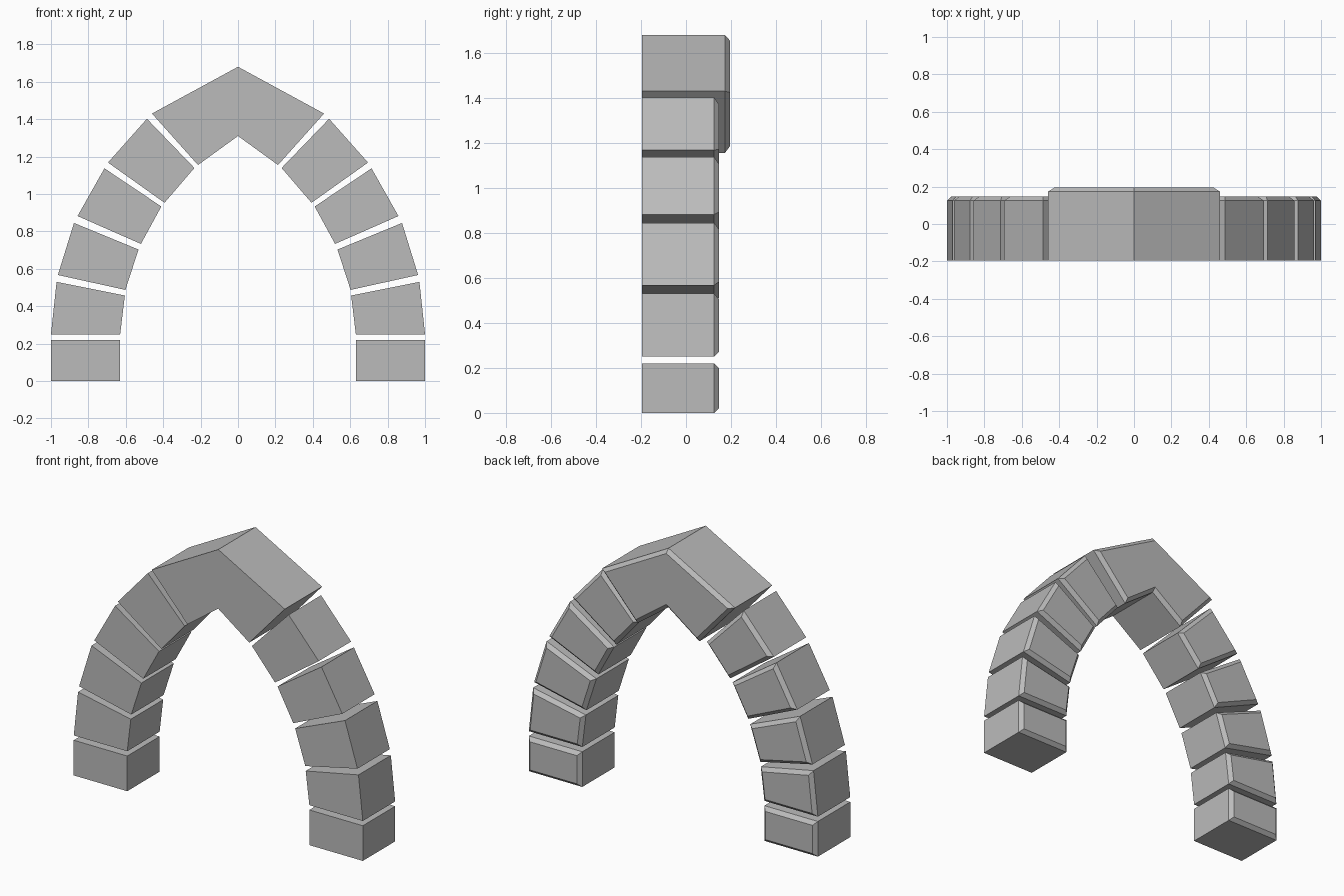
import bpy, bmesh

cube = bpy.data.objects.get("Cube")
if cube:
    bpy.data.objects.remove(cube, do_unlink=True)

FRONT_Y = -0.195
CHAMFER = 0.022

stone = bpy.data.materials.new("grey_stone")
stone.use_nodes = True
colour = (0.5, 0.5, 0.5, 1)
stone.diffuse_color = colour
stone.node_tree.nodes["Principled BSDF"].inputs["Base Color"].default_value = colour


def make_block(name, outline, depth, mirrored=False):
    """Extrude an (x, z) outline backwards, then chamfer the rim of the back face."""
    bm = bmesh.new()
    front = bm.faces.new([bm.verts.new((x, FRONT_Y, z)) for x, z in outline])
    geom = bmesh.ops.extrude_face_region(bm, geom=[front], use_keep_orig=True)["geom"]
    back_verts = [g for g in geom if isinstance(g, bmesh.types.BMVert)]
    bmesh.ops.translate(bm, verts=back_verts, vec=(0, depth, 0))
    bmesh.ops.recalc_face_normals(bm, faces=bm.faces)
    back = max(bm.faces, key=lambda f: f.calc_center_median().y)
    bmesh.ops.inset_region(bm, faces=[back], thickness=CHAMFER, use_even_offset=True)
    bmesh.ops.translate(bm, verts=back.verts, vec=(0, CHAMFER, 0))
    bmesh.ops.recalc_face_normals(bm, faces=bm.faces)
    mesh = bpy.data.meshes.new(name)
    bm.to_mesh(mesh)
    bm.free()
    mesh.materials.append(stone)
    obj = bpy.data.objects.new(name, mesh)
    bpy.context.collection.objects.link(obj)
    if mirrored:
        obj.modifiers.new("Mirror", 'MIRROR').use_mirror_merge = False
    return obj


# Side stones from the ground up: inner bottom, outer bottom, outer top, inner top
side_stones = [
    [(0.63, 0), (1, 0), (1, 0.22), (0.63, 0.22)],
    [(0.63, 0.25), (1, 0.25), (0.97, 0.53), (0.605, 0.457)],
    [(0.602, 0.487), (0.963, 0.567), (0.877, 0.845), (0.532, 0.703)],
    [(0.519, 0.733), (0.858, 0.882), (0.714, 1.137), (0.41, 0.933)],
    [(0.393, 0.953), (0.695, 1.168), (0.487, 1.402), (0.233, 1.139)],
]
for i, outline in enumerate(side_stones, 1):
    make_block(f"arch_stone_pair_{i}", outline, 0.32, mirrored=True)

# Pointed keystone
right_half = [(0.214, 1.155), (0.46, 1.43)]
left_half = [(-x, z) for x, z in reversed(right_half)]
make_block("keystone", [(0, 1.31)] + right_half + [(0, 1.68)] + left_half, 0.368)
